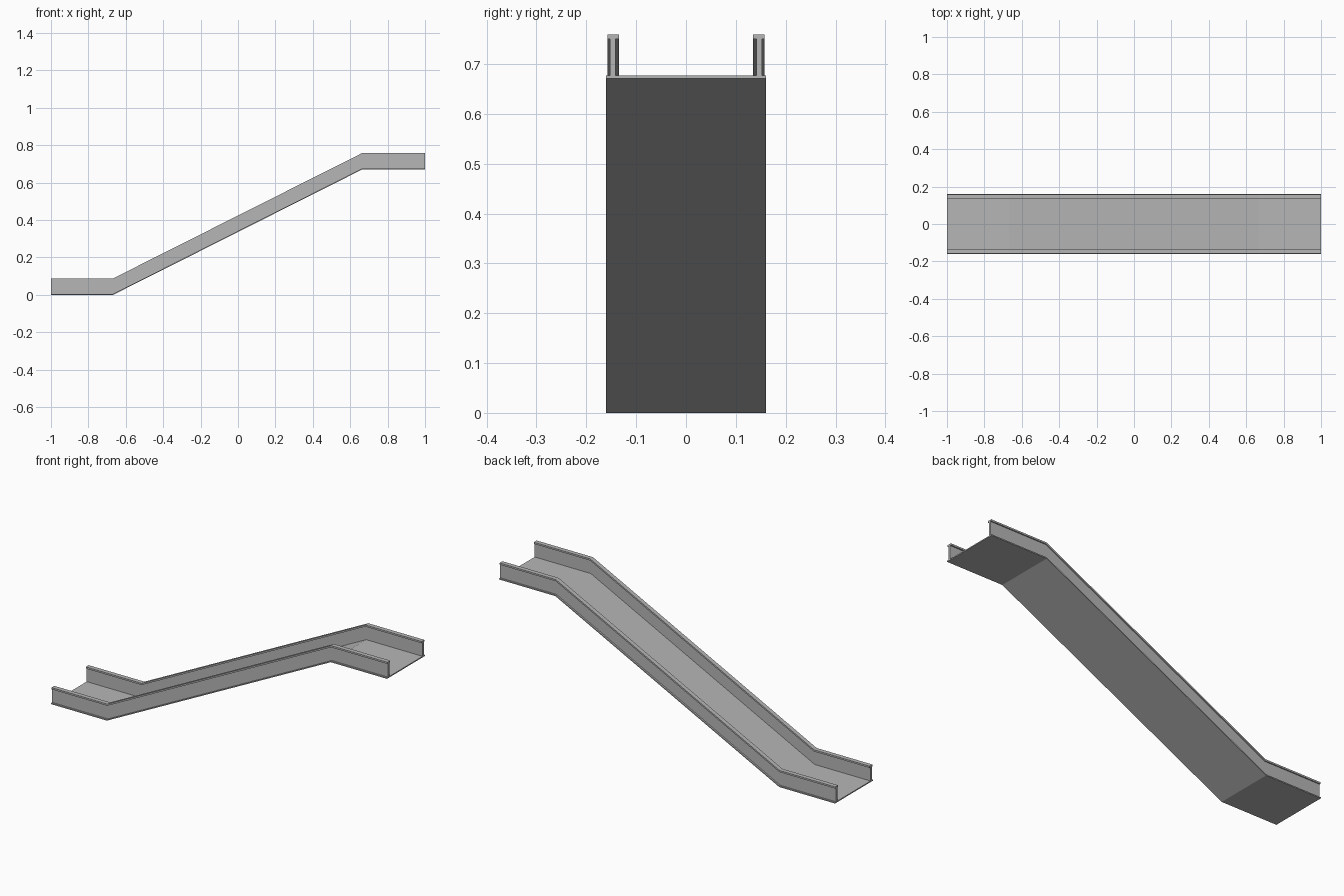
import bpy
import bmesh

default = bpy.data.objects.get("Cube")
if default:
    bpy.data.objects.remove(default, do_unlink=True)

grey = bpy.data.materials.new("light grey")
grey.use_nodes = True
colour = (0.47, 0.47, 0.47, 1)
grey.diffuse_color = colour
grey.node_tree.nodes["Principled BSDF"].inputs["Base Color"].default_value = colour

# Side path shared by every part: low landing, slope, high landing
PATH = [(-1, 0), (-0.668, 0), (0.665, 0.671), (1, 0.671)]


def sweep(name, y0, y1, z0, z1):
    """Carry an upright rectangular section along the path."""
    bm = bmesh.new()
    rings = [[bm.verts.new((x, y, rise + z))
              for y, z in ((y0, z0), (y1, z0), (y1, z1), (y0, z1))]
             for x, rise in PATH]
    for a, b in zip(rings, rings[1:]):
        for i in range(4):
            j = (i + 1) % 4
            bm.faces.new((a[i], a[j], b[j], b[i]))
    bm.faces.new(rings[0])
    bm.faces.new(rings[-1])
    bmesh.ops.recalc_face_normals(bm, faces=bm.faces)
    mesh = bpy.data.meshes.new(name)
    bm.to_mesh(mesh)
    bm.free()
    mesh.materials.append(grey)
    obj = bpy.data.objects.new(name, mesh)
    bpy.context.collection.objects.link(obj)
    return obj


# Thin floor plate
DECK = 0.006
sweep("deck", -0.161, 0.161, 0, DECK)

# Side walls with a wider handrail cap on each side
for side, label in ((-1, "front"), (1, "back")):
    sweep(label + "_side_panel", side * 0.141, side * 0.152, DECK, 0.079)
    sweep(label + "_handrail", side * 0.134, side * 0.158, 0.079, 0.088)
